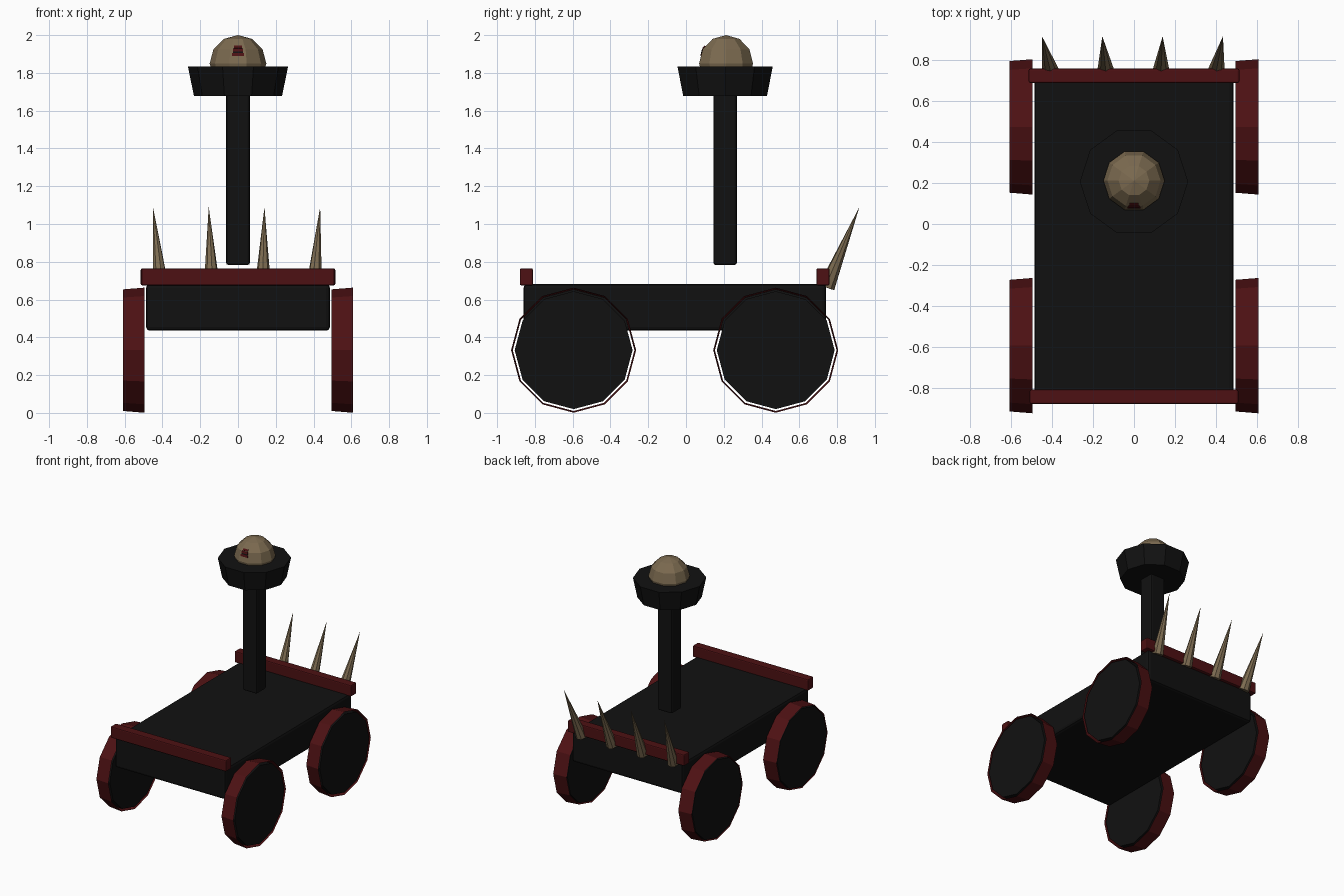
import bpy, bmesh, math
from mathutils import Matrix, Vector

cube = bpy.data.objects.get("Cube")
if cube:
    bpy.data.objects.remove(cube, do_unlink=True)


def material(name, rgb):
    m = bpy.data.materials.new(name)
    m.use_nodes = True
    m.diffuse_color = (*rgb, 1)
    m.node_tree.nodes["Principled BSDF"].inputs["Base Color"].default_value = (*rgb, 1)
    return m


BLACK = material("charcoal black", (0.0055, 0.0055, 0.0055))
RED = material("dark red", (0.075, 0.0055, 0.0065))
BONE = material("bone", (0.2, 0.145, 0.08))


def finish(name, bm, mat):
    mesh = bpy.data.meshes.new(name)
    bm.to_mesh(mesh)
    bm.free()
    mesh.materials.append(mat)
    ob = bpy.data.objects.new(name, mesh)
    bpy.context.collection.objects.link(ob)
    return ob


def box(name, lo, hi, mat, bevel=0.0, tilt=0.0):
    """Box between two corners, with optional edge bevel and tilt about x."""
    lo, hi = Vector(lo), Vector(hi)
    bm = bmesh.new()
    bmesh.ops.create_cube(bm, size=1.0)
    bmesh.ops.scale(bm, vec=hi - lo, verts=bm.verts)
    ob = finish(name, bm, mat)
    ob.location = (lo + hi) / 2
    ob.rotation_euler.x = tilt
    if bevel:
        mod = ob.modifiers.new("Bevel", "BEVEL")
        mod.width = bevel
        mod.segments = 2
    return ob


def lathe(name, profile, sides, mat, matrix, caps=True):
    """Flat-sided solid of revolution about local z from (radius, z) pairs."""
    bm = bmesh.new()
    rings = []
    for r, z in profile:
        if r == 0:
            rings.append([bm.verts.new((0, 0, z))] * sides)
        else:
            rings.append([bm.verts.new((r * math.cos(math.tau * i / sides),
                                        r * math.sin(math.tau * i / sides), z))
                          for i in range(sides)])
    for a, b in zip(rings, rings[1:]):
        for i in range(sides):
            j = (i + 1) % sides
            corners = list(dict.fromkeys((a[i], a[j], b[j], b[i])))
            bm.faces.new(corners)
    if caps:
        if profile[0][0]:
            bm.faces.new(rings[0][::-1])
        if profile[-1][0]:
            bm.faces.new(rings[-1])
    bm.transform(matrix)
    return finish(name, bm, mat)


# Chassis and the two cross bars
box("chassis", (-0.487, -0.86, 0.435), (0.487, 0.742, 0.682), BLACK, 0.02)
box("front_bar", (-0.51, -0.88, 0.675), (0.51, -0.81, 0.765), RED, 0.008)
box("rear_bar", (-0.515, 0.69, 0.675), (0.515, 0.76, 0.765), RED, 0.008)

# Wheels: open tapered red rim around a black drum
for end, y in (("front", -0.595), ("rear", 0.475)):
    for side, x in (("right", -0.608), ("left", 0.496)):
        m = Matrix.Translation((x, y, 0.332)) @ Matrix.Rotation(math.pi / 2, 4, "Y")
        lathe(f"{end}_{side}_rim", [(0.322, 0), (0.331, 0.112)], 12, RED, m, caps=False)
        lathe(f"{end}_{side}_drum", [(0.312, 0.001), (0.312, 0.111)], 12, BLACK, m)

# Mast and lookout tub
MAST_Y = 0.207
box("mast", (-0.063, 0.145, 0.783), (0.063, 0.269, 1.7), BLACK, 0.012)
lathe("tub", [(0.233, 1.677), (0.265, 1.833)], 10, BLACK,
      Matrix.Translation((0, MAST_Y, 0)))

# Dome head
R, DOME_Z = 0.15, 1.85
arc = [(R * math.cos(math.radians(a)), R * math.sin(math.radians(a))) for a in (-30, 0, 30, 60)]
lathe("dome", arc + [(0, R)], 10, BONE, Matrix.Translation((0, MAST_Y + 0.005, DOME_Z)))

# Small mouth plates on the front facets of the dome
for name, z, y, half, tilt, mat in (
        ("lower_lip", 1.896, 0.081, 0.031, -14, RED),
        ("mouth_gap", 1.910, 0.085, 0.027, -14, BLACK),
        ("upper_mouth", 1.920, 0.087, 0.026, -14, RED),
        ("upper_lip", 1.936, 0.097, 0.021, -44, RED)):
    box(name, (-half, y - 0.004, z - 0.008), (half, y + 0.004, z + 0.008), mat,
        tilt=math.radians(tilt))

# Row of rear spikes, leaning back and fanning outward
for i in range(4):
    base = Vector((-0.408 + 0.27 * i, 0.745, 0.667))
    tip = Vector((-0.45 + 0.295 * i, 0.918, 1.09))
    axis = tip - base
    m = Matrix.Translation(base) @ axis.to_track_quat("Z", "Y").to_matrix().to_4x4()
    lathe(f"spike_{i + 1}", [(0.043, 0), (0, axis.length)], 8, BONE, m)
